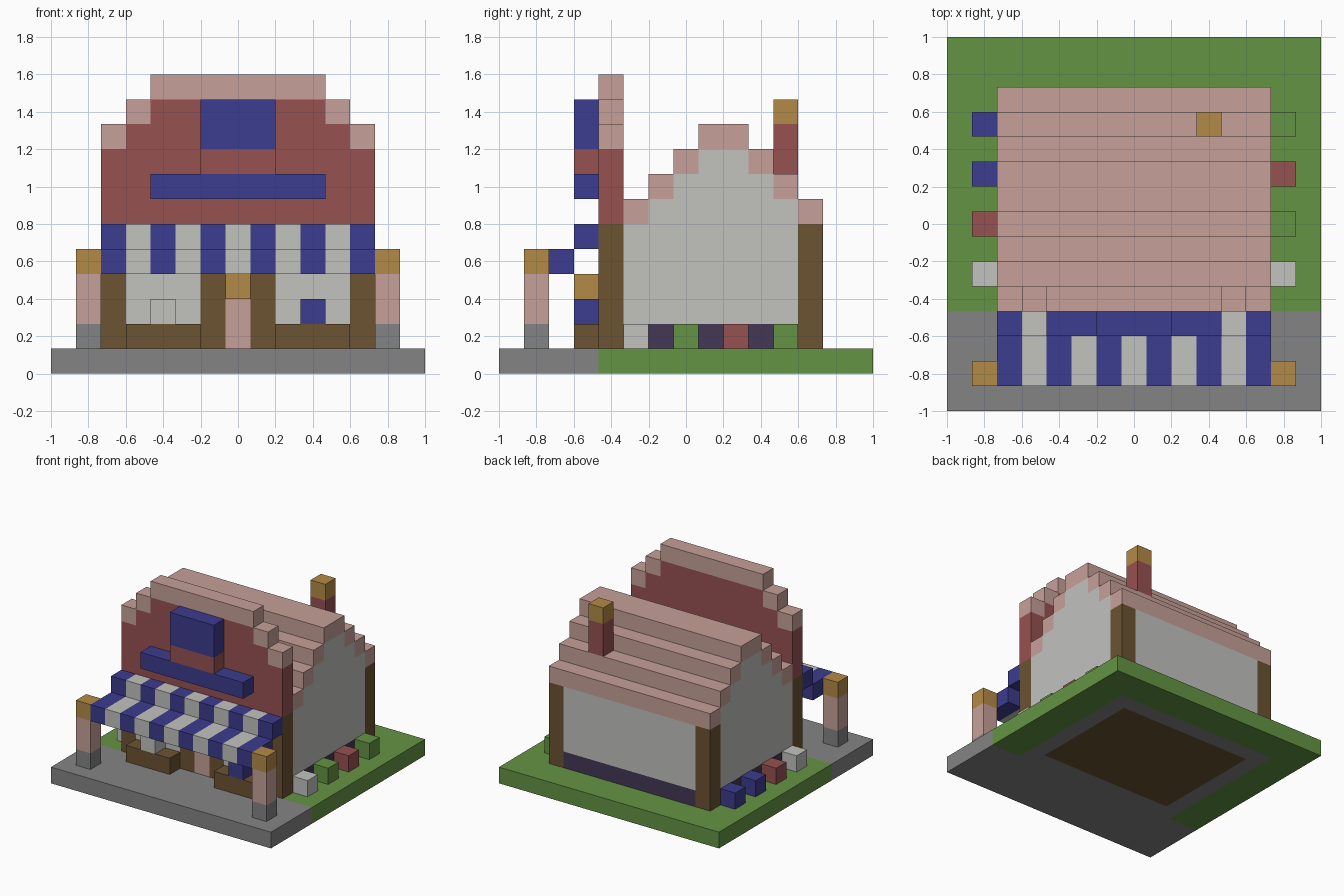
import bpy, bmesh
from mathutils import Vector

if "Cube" in bpy.data.objects:
    bpy.data.objects.remove(bpy.data.objects["Cube"], do_unlink=True)

N = 15            # blocks along each side of the base
U = 2 / N         # block size

COLOURS = {       # sRGB bytes
    "stone_grey": (132, 132, 132),
    "grass_green": (100, 148, 67),
    "roof_pink": (199, 160, 153),
    "brick_red": (151, 81, 81),
    "paint_blue": (60, 60, 144),
    "plaster_white": (194, 194, 191),
    "timber_brown": (108, 83, 50),
    "gold": (180, 138, 70),
    "plinth_purple": (68, 57, 85),
}


def linear(byte):
    c = byte / 255
    return c / 12.92 if c < 0.04045 else ((c + 0.055) / 1.055) ** 2.4


def make_material(name, rgb):
    mat = bpy.data.materials.new(name)
    mat.use_nodes = True
    colour = (*map(linear, rgb), 1)
    mat.diffuse_color = colour
    bsdf = next(n for n in mat.node_tree.nodes if n.type == "BSDF_PRINCIPLED")
    bsdf.inputs["Base Color"].default_value = colour
    return mat


MATS = {name: make_material(name, rgb) for name, rgb in COLOURS.items()}


def part(name, colour, *boxes):
    """One object from boxes given as block ranges (x0, x1, y0, y1, z0, z1), ends exclusive."""
    bm = bmesh.new()
    for x0, x1, y0, y1, z0, z1 in boxes:
        lo = Vector((x0 - N / 2, y0 - N / 2, z0)) * U
        hi = Vector((x1 - N / 2, y1 - N / 2, z1)) * U
        for v in bmesh.ops.create_cube(bm, size=1)["verts"]:
            v.co = Vector([h if c > 0 else l for c, l, h in zip(v.co, lo, hi)])
    mesh = bpy.data.meshes.new(name)
    bm.to_mesh(mesh)
    bm.free()
    mesh.materials.append(MATS[colour])
    obj = bpy.data.objects.new(name, mesh)
    bpy.context.collection.objects.link(obj)
    return obj


def pair(x0, x1, *rest):
    """A box and its mirror image across the centre."""
    return (x0, x1, *rest), (N - x1, N - x0, *rest)


# Ground: paving in front and under the walls, lawn round the sides and back, inner floor
part("paving", "stone_grey", (0, 15, 0, 4, 0, 1), (2, 13, 4, 5, 0, 1),
     (2, 13, 12, 13, 0, 1), *pair(2, 3, 5, 12, 0, 1))
part("lawn", "grass_green", *pair(0, 2, 4, 15, 0, 1), (2, 13, 13, 15, 0, 1))
part("floor", "timber_brown", (3, 12, 5, 12, 0, 1))

# Timber frame, plinth and plaster walls
part("corner_posts", "timber_brown", *pair(2, 3, 4, 5, 1, 6), *pair(2, 3, 12, 13, 1, 6))
part("door_posts", "timber_brown", *pair(6, 7, 4, 5, 1, 6))
part("plinth", "plinth_purple", *pair(2, 3, 5, 12, 1, 2), (3, 12, 12, 13, 1, 2),
     *pair(3, 6, 4, 5, 1, 2))
part("back_wall", "plaster_white", (3, 12, 12, 13, 2, 6))
part("front_wall", "plaster_white", *pair(3, 6, 4, 5, 2, 6), (7, 8, 4, 5, 3, 6))
part("door", "roof_pink", (7, 8, 4, 5, 1, 3))
part("door_lamp", "gold", (7, 8, 3, 4, 3, 4))

# Stepped roof with matching gable walls; heights run front to back
heights = dict(enumerate((6, 7, 8, 9, 9, 8, 7, 6), start=5))
part("roof", "roof_pink", *[(2, 13, y, y + 1, z, z + 1) for y, z in heights.items()])
part("gable_walls", "plaster_white",
     *[b for y, z in heights.items() if y < 12 for b in pair(2, 3, y, y + 1, 2, z)])

# Chimney
part("chimney", "brick_red", (10, 11, 11, 12, 8, 10))
part("chimney_cap", "gold", (10, 11, 11, 12, 10, 11))

# Stepped false front with coping
part("facade", "brick_red", *pair(2, 3, 4, 5, 6, 9), *pair(3, 4, 4, 5, 6, 10),
     (4, 11, 4, 5, 6, 11))
part("facade_coping", "roof_pink", *pair(2, 3, 4, 5, 9, 10), *pair(3, 4, 4, 5, 10, 11),
     (4, 11, 4, 5, 11, 12))

# Sign on the false front
part("sign_shelf", "paint_blue", (4, 11, 3, 4, 7, 8))
part("sign_base", "brick_red", (6, 9, 3, 4, 8, 9))
part("sign_block", "paint_blue", (6, 9, 3, 4, 9, 11))

# Striped awning in two steps
for name, colour, start in (("awning_blue", "paint_blue", 2),
                            ("awning_white", "plaster_white", 3)):
    part(name, colour, *[b for x in range(start, 13, 2)
                         for b in ((x, x + 1, 3, 4, 5, 6), (x, x + 1, 1, 3, 4, 5))])

# Front pillars
for name, colour, z0, z1 in (("pillar_feet", "stone_grey", 1, 2),
                             ("pillar_shafts", "roof_pink", 2, 4),
                             ("pillar_caps", "gold", 4, 5)):
    part(name, colour, *pair(1, 2, 1, 2, z0, z1))

# Planters beneath the front windows
part("planters", "timber_brown", *pair(3, 6, 3, 4, 1, 2))
part("planter_flower_right", "plaster_white", (4, 5, 3, 4, 2, 3))
part("planter_flower_left", "paint_blue", (10, 11, 3, 4, 2, 3))

# Flower blocks along both sides, front to back
ROWS = {"right": (1, ("plaster_white", "brick_red", "paint_blue", "paint_blue")),
        "left": (13, ("plaster_white", "grass_green", "brick_red", "grass_green"))}
for side, (x, colours) in ROWS.items():
    for i, colour in enumerate(colours):
        y = 5 + 2 * i
        part(f"flower_{side}_{i + 1}", colour, (x, x + 1, y, y + 1, 1, 2))
